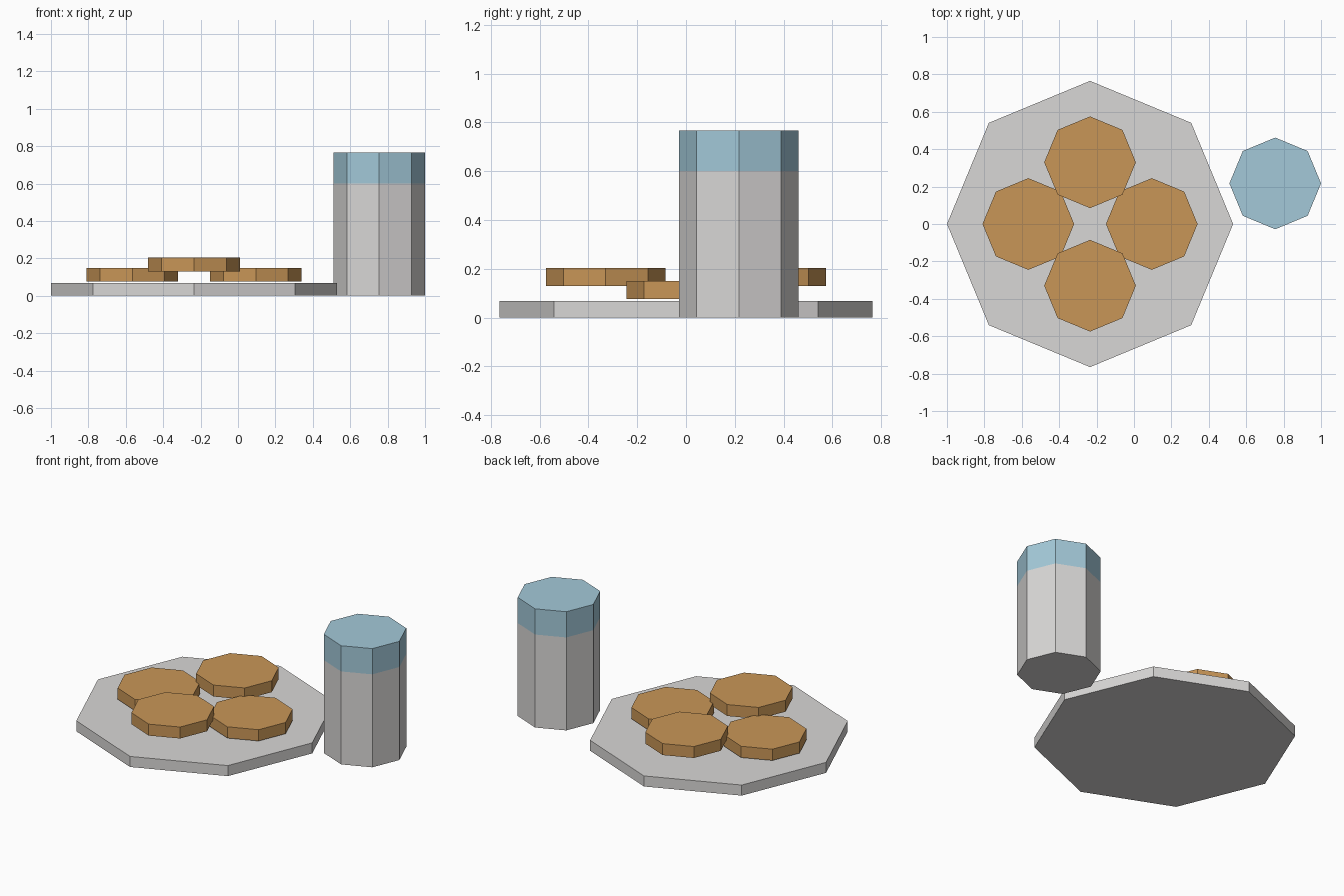
import bpy
import bmesh
from math import radians

cube = bpy.data.objects.get("Cube")
if cube:
    bpy.data.objects.remove(cube, do_unlink=True)


def material(name, srgb):
    """Flat colour, converted from sRGB bytes to linear."""
    lin = [((c / 255 + 0.055) / 1.055) ** 2.4 for c in srgb]
    mat = bpy.data.materials.new(name)
    mat.use_nodes = True
    mat.diffuse_color = (*lin, 1)
    mat.node_tree.nodes["Principled BSDF"].inputs["Base Color"].default_value = (*lin, 1)
    return mat


white = material("pale grey", (217, 215, 214))
brown = material("cookie brown", (201, 150, 87))
blue = material("light blue", (163, 201, 217))


def octagon(name, x, y, bottom, top, radius, mats, band=None):
    """Flat-shaded octagonal prism, points on the axes; faces above band use the second material."""
    bm = bmesh.new()
    bmesh.ops.create_cone(bm, cap_ends=True, segments=8, radius1=radius,
                          radius2=radius, depth=top - bottom)
    bmesh.ops.translate(bm, verts=bm.verts, vec=(0, 0, (top - bottom) / 2))
    if band:
        bmesh.ops.bisect_plane(bm, geom=bm.verts[:] + bm.edges[:] + bm.faces[:],
                               plane_co=(0, 0, band - bottom), plane_no=(0, 0, 1))
        for face in bm.faces:
            face.material_index = int(face.calc_center_median().z > band - bottom)
    mesh = bpy.data.meshes.new(name)
    bm.to_mesh(mesh)
    bm.free()
    for mat in mats:
        mesh.materials.append(mat)
    obj = bpy.data.objects.new(name, mesh)
    obj.location = (x, y, bottom)
    bpy.context.collection.objects.link(obj)
    return obj


# Plate
plate_x = -0.235
octagon("plate", plate_x, 0, 0, 0.068, 0.765, [white])

# Cookies: a lower pair side to side, an upper pair front to back
spread = 0.33
for side, sign in (("left", 1), ("right", -1)):
    octagon(f"lower_cookie_{side}", plate_x + sign * spread, 0, 0.076, 0.149, 0.245, [brown])
for side, sign in (("back", 1), ("front", -1)):
    octagon(f"upper_cookie_{side}", plate_x, sign * spread, 0.13, 0.204, 0.245, [brown])

# Glass with a blue upper band and top
octagon("glass", 0.755, 0.217, 0, 0.766, 0.245, [white, blue], band=0.6)
